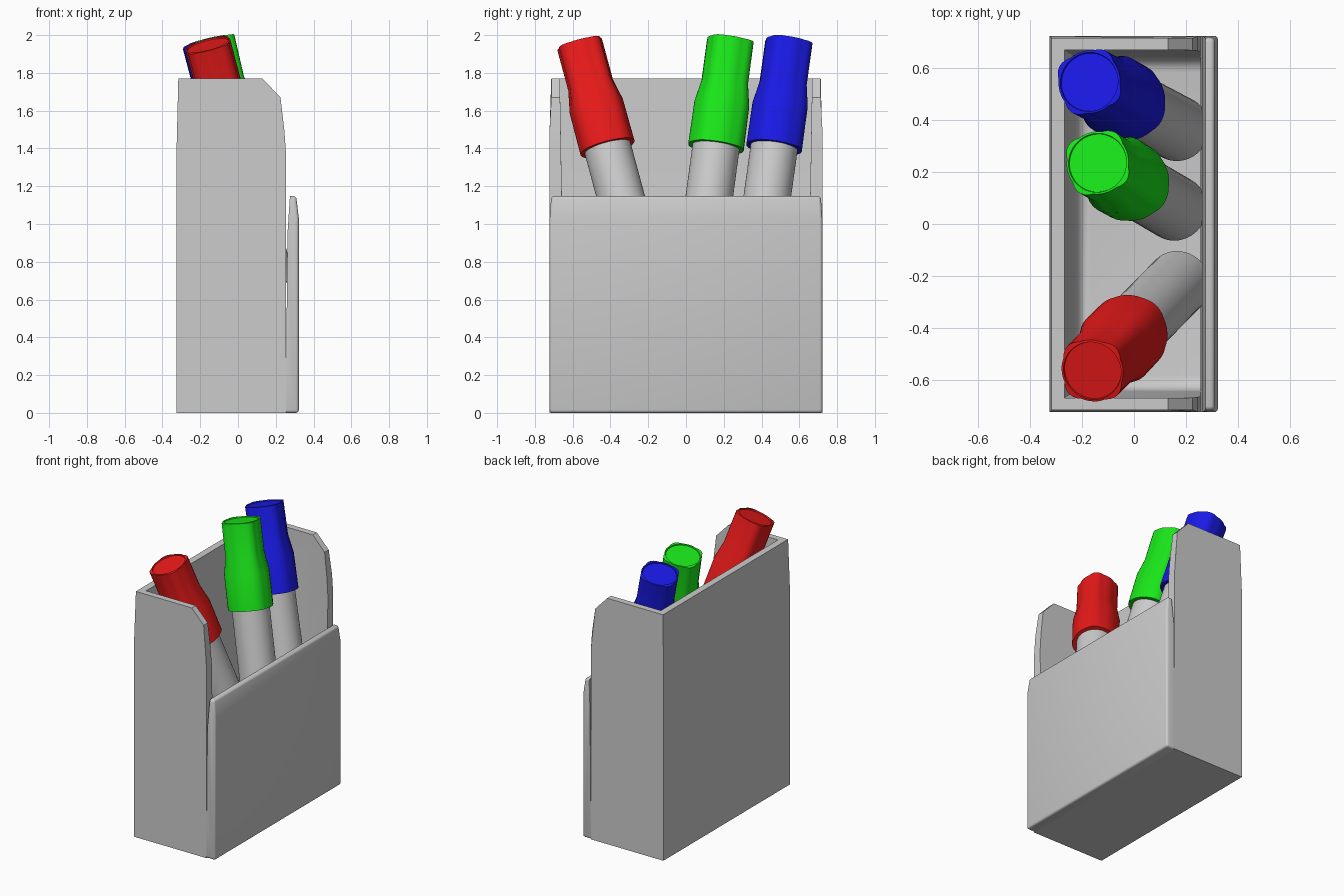
import bpy, bmesh, math
from mathutils import Vector

if "Cube" in bpy.data.objects:
    bpy.data.objects.remove(bpy.data.objects["Cube"])


def finish(bm, name, color=None, smooth=35):
    bmesh.ops.recalc_face_normals(bm, faces=bm.faces)
    me = bpy.data.meshes.new(name)
    bm.to_mesh(me)
    bm.free()
    ob = bpy.data.objects.new(name, me)
    bpy.context.collection.objects.link(ob)
    if color:
        m = bpy.data.materials.new(name + "_colour")
        m.diffuse_color = color
        m.use_nodes = True
        m.node_tree.nodes["Principled BSDF"].inputs["Base Color"].default_value = m.diffuse_color
        me.materials.append(m)
    activate(ob)
    bpy.ops.object.shade_smooth_by_angle(angle=math.radians(smooth))
    return ob


def activate(ob):
    bpy.ops.object.select_all(action='DESELECT')
    ob.select_set(True)
    bpy.context.view_layer.objects.active = ob


def extrude_xz(profile, half):
    """Extrude an x-z profile symmetrically along y."""
    bm = bmesh.new()
    rings = [[bm.verts.new((x, s * half, z)) for x, z in profile] for s in (-1, 1)]
    bm.faces.new(rings[0])
    bm.faces.new(rings[1][::-1])
    n = len(profile)
    for i in range(n):
        j = (i + 1) % n
        bm.faces.new((rings[0][i], rings[0][j], rings[1][j], rings[1][i]))
    bmesh.ops.recalc_face_normals(bm, faces=bm.faces)
    return bm


def round_edges(bm, keep, width=0.015):
    """Round the convex sharp edges, except those that 'keep' leaves alone."""
    edges = [e for e in bm.edges if len(e.link_faces) == 2
             and e.calc_face_angle_signed(0) > 0.5 and not keep(e)]
    bmesh.ops.bevel(bm, geom=edges, offset=width, offset_type='OFFSET', segments=3,
                    profile=0.5, affect='EDGES', clamp_overlap=True)


W = 0.722   # half width of the holder

# Holder shell: back, sides and floor, hollowed by a tapered cavity
bm = extrude_xz([(-0.325, 0), (0.255, 0), (0.255, 0.25), (0.255, 1.36), (0.245, 1.5),
                 (0.225, 1.67), (0.13, 1.77), (-0.316, 1.77), (-0.325, 1.4)], W)
for v in bm.verts:
    if v.co.z > 1.6:
        v.co.y *= 0.988
shell = finish(bm, "holder_shell")

bm = bmesh.new()
bmesh.ops.create_cube(bm, size=1)
for v in bm.verts:
    low = v.co.z < 0
    v.co = (0.4 if v.co.x > 0 else (-0.225 if low else -0.27),
            math.copysign(0.64 if low else 0.67, v.co.y), 0.06 if low else 1.9)
bmesh.ops.bevel(bm, geom=[e for e in bm.edges if all(v.co.z < 1 for v in e.verts)],
                offset=0.06, segments=4, profile=0.5, affect='EDGES')
cutter = finish(bm, "cavity_cutter")
cutter.hide_render = True

mod = shell.modifiers.new("cavity", 'BOOLEAN')
mod.operation, mod.solver, mod.object = 'DIFFERENCE', 'EXACT', cutter
activate(shell)
bpy.ops.object.modifier_apply(modifier=mod.name)
bpy.data.objects.remove(cutter)

bm = bmesh.new()
bm.from_mesh(shell.data)
round_edges(bm, lambda e: all(v.co.x > 0.25 and v.co.z < 0.27 for v in e.verts))
bm.to_mesh(shell.data)
bm.free()
activate(shell)
bpy.ops.object.shade_smooth_by_angle(angle=math.radians(35))

# Lower front panel, leaning slightly away from the sides
bm = extrude_xz([(0.255, 0), (0.322, 0), (0.322, 1.03), (0.308, 1.148),
                 (0.275, 1.148), (0.262, 0.95), (0.255, 0.25)], W)
for v in bm.verts:
    if v.co.z > 1.1:
        v.co.y *= 0.988
round_edges(bm, lambda e: all(v.co.x < 0.28 for v in e.verts))
finish(bm, "front_panel")

SEG = 48


def loft(rings, name, color=None):
    """Stack of (radius, depth, rib height) rings, capped at both ends."""
    bm = bmesh.new()
    loops = []
    for r, z, rib in rings:
        loop = []
        for k in range(SEG):
            a = 2 * math.pi * k / SEG
            rr = r + rib * max(0, math.cos(4 * a))
            loop.append(bm.verts.new((rr * math.cos(a), rr * math.sin(a), -z)))
        loops.append(loop)
    for a, b in zip(loops, loops[1:]):
        for k in range(SEG):
            j = (k + 1) % SEG
            bm.faces.new((a[k], a[j], b[j], b[k]))
    bm.faces.new(loops[0])
    bm.faces.new(loops[-1][::-1])
    return finish(bm, name, color)


# Marker pens: top centre, lean per unit of height, cap colour
PENS = [("red", (-0.16, -0.563, 1.95), (-0.265, -0.27), (0.8, 0.01, 0.01, 1)),
        ("green", (-0.14, 0.235, 1.972), (-0.23, 0.135), (0.01, 0.8, 0.01, 1)),
        ("blue", (-0.172, 0.545, 1.965), (-0.265, 0.14), (0.01, 0.01, 0.8, 1))]
for name, top, lean, color in PENS:
    cap = loft([(0.112, 0.008, 0), (0.114, 0, 0), (0.122, 0.002, 0.013), (0.122, 0.23, 0.013),
                (0.146, 0.35, 0.01), (0.148, 0.585, 0.006), (0.12, 0.585, 0)],
               name + "_cap", color)
    body = loft([(0.125, 0.55, 0), (0.125, 1.34, 0)], name + "_pen_body")
    for ob in (cap, body):
        ob.location = top
        ob.rotation_mode = 'QUATERNION'
        ob.rotation_quaternion = Vector((*lean, 1)).to_track_quat('Z', 'Y')
